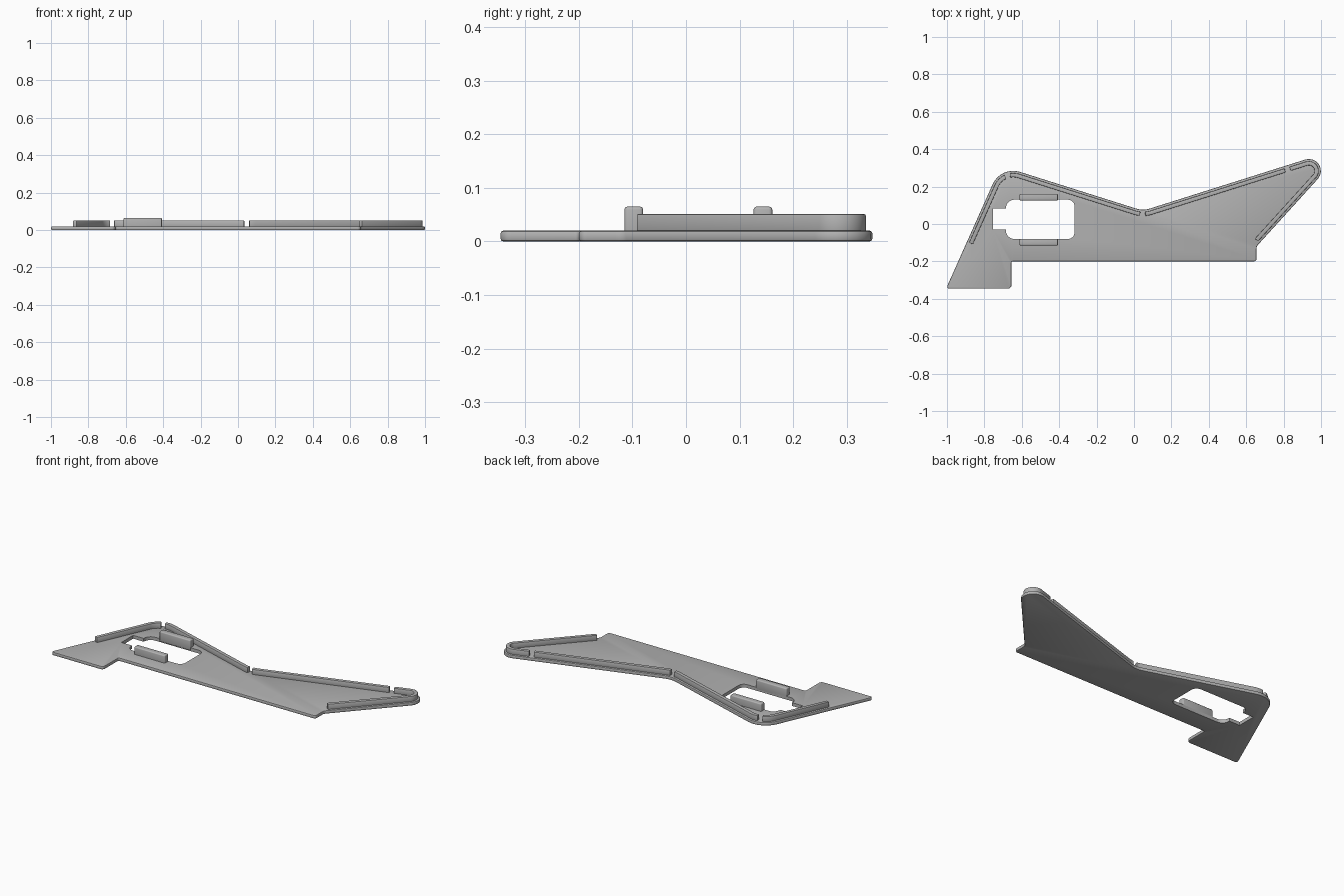
import bpy, bmesh, math
from mathutils import Vector

if "Cube" in bpy.data.objects:
    bpy.data.objects.remove(bpy.data.objects["Cube"], do_unlink=True)

GREY = (0.45, 0.45, 0.45, 1.0)
grey = bpy.data.materials.new("plain grey")
grey.use_nodes = True
grey.diffuse_color = GREY
grey.node_tree.nodes["Principled BSDF"].inputs["Base Color"].default_value = GREY


def fillet(corners, closed=True, steps=8):
    """Round each (x, y, radius) corner of a path."""
    out = []
    n = len(corners)
    for i, (x, y, r) in enumerate(corners):
        p = Vector((x, y))
        if r == 0 or (not closed and i in (0, n - 1)):
            out.append(p)
            continue
        a = (Vector(corners[i - 1][:2]) - p).normalized()
        b = (Vector(corners[(i + 1) % n][:2]) - p).normalized()
        half = a.angle(b) / 2
        centre = p + (a + b).normalized() * r / math.sin(half)
        start = p + a * r / math.tan(half) - centre
        end = p + b * r / math.tan(half) - centre
        turn = start.angle(end)
        for k in range(steps + 1):
            t = k / steps
            arc = start * math.sin((1 - t) * turn) + end * math.sin(t * turn)
            out.append(centre + arc / math.sin(turn))
    return out


def prism(name, points, z0, z1):
    bm = bmesh.new()
    face = bm.faces.new([bm.verts.new((p[0], p[1], z0)) for p in points])
    top = bmesh.ops.extrude_face_region(bm, geom=[face])["geom"]
    verts = [g for g in top if isinstance(g, bmesh.types.BMVert)]
    bmesh.ops.translate(bm, verts=verts, vec=(0, 0, z1 - z0))
    bmesh.ops.recalc_face_normals(bm, faces=bm.faces)
    mesh = bpy.data.meshes.new(name)
    bm.to_mesh(mesh)
    bm.free()
    mesh.materials.append(grey)
    obj = bpy.data.objects.new(name, mesh)
    bpy.context.collection.objects.link(obj)
    return obj


def bevel(obj, width, segments):
    mod = obj.modifiers.new("soft edges", "BEVEL")
    mod.width, mod.segments = width, segments
    mod.limit_method, mod.angle_limit = "ANGLE", math.radians(60)
    mod.use_clamp_overlap = False


def finish(obj):
    """Apply the modifiers and smooth the rounded edges."""
    bpy.ops.object.select_all(action="DESELECT")
    obj.select_set(True)
    bpy.context.view_layer.objects.active = obj
    for mod in list(obj.modifiers):
        bpy.ops.object.modifier_apply(modifier=mod.name)
    bpy.ops.object.shade_smooth_by_angle(angle=math.radians(35))


# Base plate with bevelled rim
shoulder, valley, tip = (-0.712, 0.311, 0.12), (0.048, 0.071, 0.12), (1.142, 0.416, 0.064)
plate = prism("base_plate", fillet([
    (-1.005, -0.346, 0.012), shoulder, valley, tip,
    (0.655, -0.12, 0.03), (0.655, -0.2, 0.015),
    (-0.655, -0.2, 0.008), (-0.655, -0.346, 0.02)]), 0, 0.02)
bevel(plate, 0.005, 2)

# Rounded opening with a notch on its right side
cutter = prism("opening_cutter", fillet([
    (-0.685, -0.08, 0.045), (-0.318, -0.08, 0.035), (-0.318, 0.13, 0.035),
    (-0.685, 0.13, 0.045), (-0.685, 0.082, 0), (-0.755, 0.082, 0),
    (-0.755, -0.03, 0), (-0.685, -0.03, 0)]), -0.1, 0.1)
cutter.hide_render = True
cut = plate.modifiers.new("opening", "BOOLEAN")
cut.operation, cut.solver, cut.object = "DIFFERENCE", "EXACT", cutter
finish(plate)
bpy.data.objects.remove(cutter, do_unlink=True)


# Rail centreline, parallel to the plate rim
def side(d):
    return Vector((d.y, -d.x))


def inset(corners, dist):
    pts = [Vector(c[:2]) for c in corners]
    dirs = [(q - p).normalized() for p, q in zip(pts, pts[1:])]
    out = []
    for i, p in enumerate(pts):
        n1, n2 = side(dirs[max(i - 1, 0)]), side(dirs[min(i, len(dirs) - 1)])
        q = p + (n1 + n2) * dist / (1 + n1.dot(n2))
        grow = dist if n1.cross(n2) > 0 else -dist
        out.append((q.x, q.y, max(corners[i][2] + grow, 0)))
    return out


rim = [(-0.893, -0.095, 0), shoulder, valley, tip, (0.672, -0.101, 0)]
path = fillet(inset(rim, 0.023), closed=False, steps=14)


def split_at(points, x):
    """Split a path where it first crosses x."""
    for i in range(len(points) - 1):
        p, q = points[i], points[i + 1]
        if p.x <= x < q.x:
            mid = p.lerp(q, (x - p.x) / (q.x - p.x))
            return points[:i + 1] + [mid], [mid] + points[i + 1:]


def ribbon(points, width):
    left, right = [], []
    for i, p in enumerate(points):
        d = (points[min(i + 1, len(points) - 1)] - points[max(i - 1, 0)]).normalized()
        left.append(p - side(d) * width / 2)
        right.append(p + side(d) * width / 2)
    return left + right[::-1]


# Four raised rails separated by gaps
pieces, rest = [], path
for gap_start, gap_end in [(-0.687, -0.663), (0.033, 0.06), (0.808, 0.834)]:
    piece, rest = split_at(rest, gap_start)
    pieces.append(piece)
    rest = split_at(path, gap_end)[1]
pieces.append(rest)
for name, piece in zip(["right_end", "right_back", "left_back", "left_end"], pieces):
    rail = prism(name + "_rail", ribbon(piece, 0.022), 0.015, 0.051)
    bevel(rail, 0.003, 2)
    finish(rail)

# Clip tabs beside the opening
for name, y0, y1 in [("front_tab", -0.115, -0.08), ("back_tab", 0.126, 0.161)]:
    tab = prism(name, [(-0.612, y0), (-0.407, y0), (-0.407, y1), (-0.612, y1)], 0.004, 0.065)
    bevel(tab, 0.006, 3)
    finish(tab)
